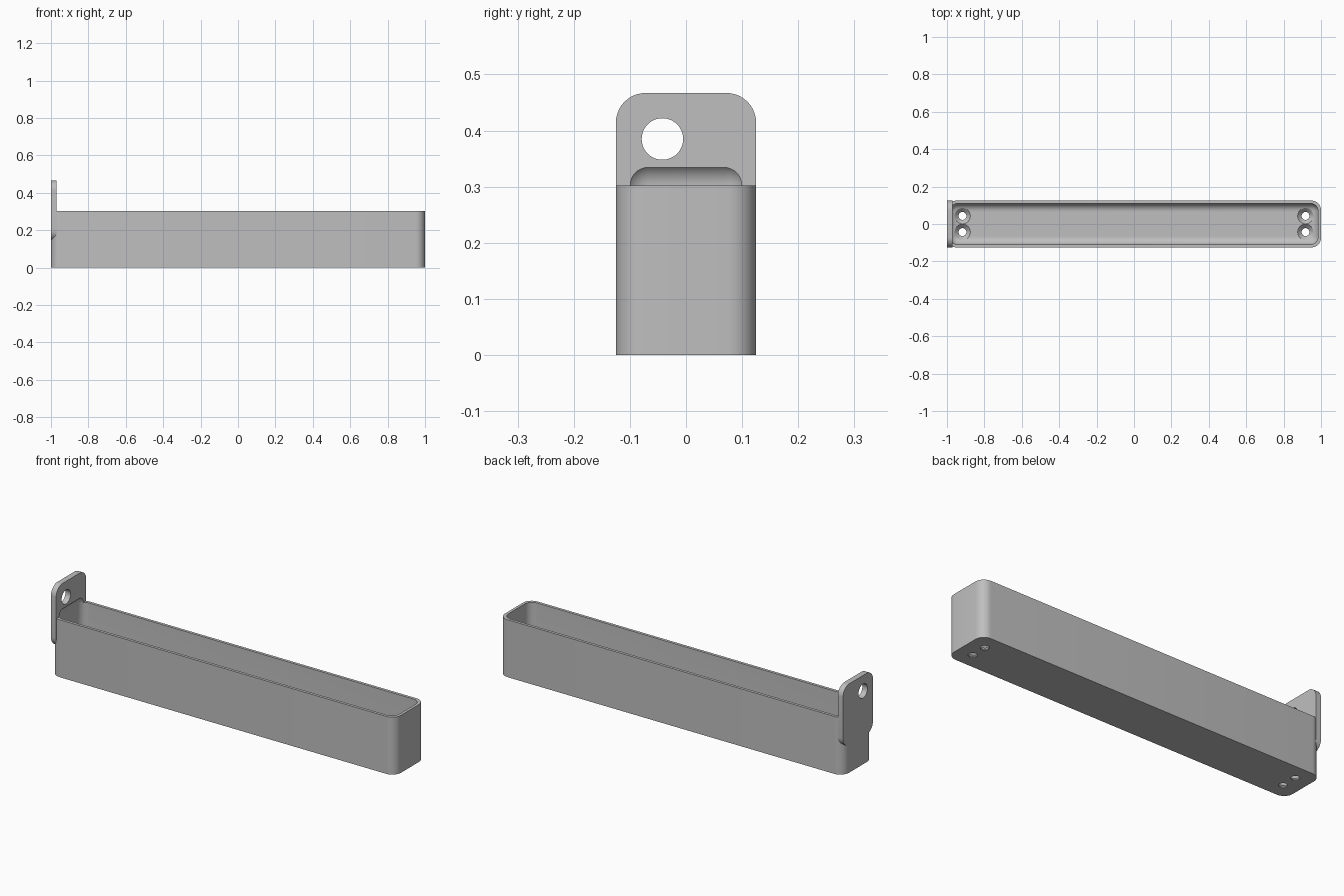
import bpy, bmesh, math
from mathutils import Matrix, Vector

cube = bpy.data.objects.get("Cube")
if cube:
    bpy.data.objects.remove(cube, do_unlink=True)

grey = bpy.data.materials.new("plain grey")
grey.use_nodes = True
colour = (0.52, 0.52, 0.52, 1)
grey.diffuse_color = colour
grey.node_tree.nodes["Principled BSDF"].inputs["Base Color"].default_value = colour


def finish(name, bm):
    bmesh.ops.recalc_face_normals(bm, faces=bm.faces)
    mesh = bpy.data.meshes.new(name)
    bm.to_mesh(mesh)
    bm.free()
    mesh.materials.append(grey)
    obj = bpy.data.objects.new(name, mesh)
    bpy.context.collection.objects.link(obj)
    return obj


def rounded_box(name, low, high, radius, axis=None):
    """Box with the edges along one axis rounded, or all edges if axis is None."""
    low, high = Vector(low), Vector(high)
    bm = bmesh.new()
    bmesh.ops.create_cube(bm, size=1)
    size = Matrix.Diagonal((*(high - low), 1))
    bmesh.ops.transform(bm, matrix=Matrix.Translation((low + high) / 2) @ size, verts=bm.verts)
    edges = [e for e in bm.edges if axis is None
             or abs((e.verts[0].co - e.verts[1].co).normalized()[axis]) > 0.9]
    bmesh.ops.bevel(bm, geom=edges, offset=radius, segments=10, profile=0.5, affect='EDGES')
    return finish(name, bm)


def lathe(name, profile, place):
    """Solid of revolution from (radius, height) points."""
    bm = bmesh.new()
    sides = 48
    rings = [[bm.verts.new((r * math.cos(math.tau * i / sides),
                            r * math.sin(math.tau * i / sides), z))
              for i in range(sides)] for r, z in profile]
    for a, b in zip(rings, rings[1:]):
        for i in range(sides):
            j = (i + 1) % sides
            bm.faces.new((a[i], a[j], b[j], b[i]))
    bm.faces.new(rings[0])
    bm.faces.new(rings[-1])
    bmesh.ops.transform(bm, matrix=place, verts=bm.verts)
    return finish(name, bm)


def combine(target, other, operation):
    mod = target.modifiers.new(operation.lower(), 'BOOLEAN')
    mod.operation = operation
    mod.solver = 'EXACT'
    mod.object = other
    bpy.context.view_layer.objects.active = target
    bpy.ops.object.modifier_apply(modifier=mod.name)
    bpy.data.objects.remove(other, do_unlink=True)


# Outer shell joined with the hanging tab on its left-hand end
tray = rounded_box("tray", (-1, -0.125, 0), (1, 0.125, 0.302), 0.05, axis=2)
tab = rounded_box("hanging_tab", (-1, -0.125, 0.145), (-0.97, 0.125, 0.467), 0.053, axis=0)
combine(tray, tab, 'UNION')

# Soft-cornered hollow that also scoops slightly into the tab
hollow = rounded_box("hollow", (-0.985, -0.11, 0.025), (0.985, 0.11, 0.345), 0.043)
combine(tray, hollow, 'DIFFERENCE')

# Hanging hole
turn = Matrix.Translation((-0.985, -0.042, 0.385)) @ Matrix.Rotation(math.pi / 2, 4, 'Y')
combine(tray, lathe("hanging_hole", [(0.037, -0.1), (0.037, 0.1)], turn), 'DIFFERENCE')

# Countersunk screw holes in the floor
screw = [(0.021, -0.05), (0.021, 0.004), (0.042, 0.025), (0.042, 0.12)]
for x in (-0.917, 0.917):
    for y in (-0.043, 0.043):
        combine(tray, lathe("screw_hole", screw, Matrix.Translation((x, y, 0))), 'DIFFERENCE')

# Smooth rounded corners, crisp rims
bpy.ops.object.select_all(action='DESELECT')
tray.select_set(True)
bpy.context.view_layer.objects.active = tray
bpy.ops.object.shade_smooth_by_angle(angle=math.radians(30))
